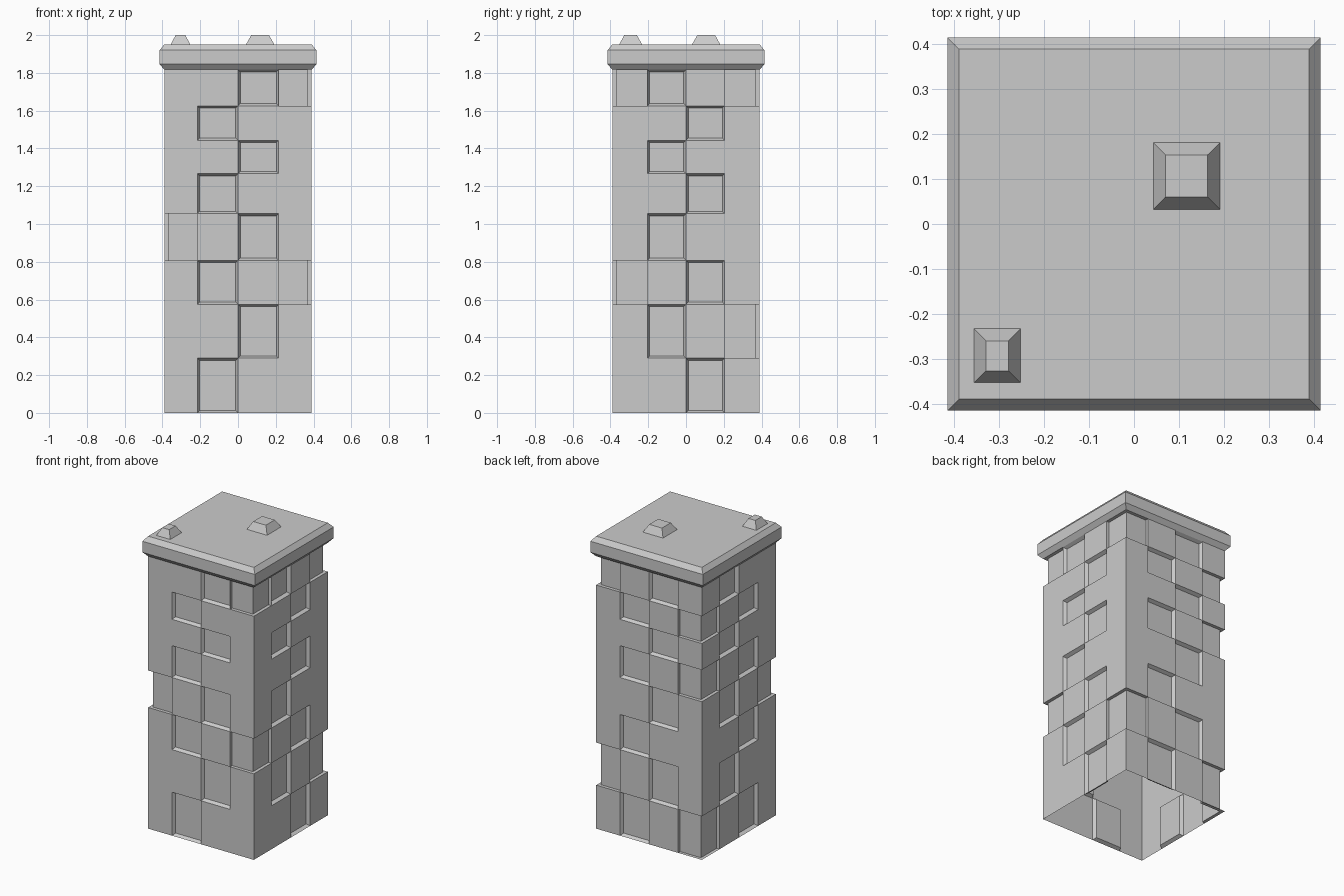
import bpy, bmesh
from mathutils import Matrix, Vector
from math import radians

if "Cube" in bpy.data.objects:
    bpy.data.objects.remove(bpy.data.objects["Cube"])

HALF = 0.39          # half width of the tower
DEPTH = 0.022        # recess depth
INSET = 0.012        # sloped window border
FLOORS = [0, 0.29, 0.574, 0.808, 1.055, 1.267, 1.443, 1.625, 1.817]
# recessed floors per corner: front right, back right, back left, front left
CORNERS = [{2, 7}, {1, 7}, {0, 4, 6}, {3}]


def finish(bm, name):
    bmesh.ops.remove_doubles(bm, verts=bm.verts, dist=1e-5)
    mesh = bpy.data.meshes.new(name)
    bm.to_mesh(mesh)
    bm.free()
    ob = bpy.data.objects.new(name, mesh)
    bpy.context.collection.objects.link(ob)
    return ob


def quad(bm, pts):
    bm.faces.new([bm.verts.new(p) for p in pts])


def cell(bm, side, u0, u1, z0, z1, recess=None):
    """One wall panel; recess = (left, right, vertical border, skipped sides)."""
    rot = Matrix.Rotation(radians(90 * side), 3, 'Z')

    def loop(a, b, c, d, depth):
        return [rot @ Vector((u, depth - HALF, z))
                for u, z in ((a, c), (b, c), (b, d), (a, d))]

    outer = loop(u0, u1, z0, z1, 0)
    if recess is None:
        quad(bm, outer)
        return
    left, right, v, skip = recess
    inner = loop(u0 + left, u1 - right, z0 + v, z1 - v, DEPTH)
    quad(bm, inner)
    for i in range(4):
        if i not in skip:
            j = (i + 1) % 4
            quad(bm, (outer[i], outer[j], inner[j], inner[i]))


# Walls: four columns per side, alternating windows, some set-back corners
bm = bmesh.new()
for side in range(4):
    c = 0.215 if side % 2 == 0 else 0.204
    cols = [-HALF, -c, 0, c, HALF]
    for f, (z0, z1) in enumerate(zip(FLOORS, FLOORS[1:])):
        window = 1 + (f + side) % 2
        for i in range(4):
            recess = None
            if i == window:
                recess = (INSET, INSET, INSET, ())
            elif i == 3 and f in CORNERS[side]:
                recess = (0, DEPTH, 0, (1,))
            elif i == 0 and f in CORNERS[side - 1]:
                recess = (DEPTH, 0, 0, (3,))
            cell(bm, side, cols[i], cols[i + 1], z0, z1, recess)
finish(bm, "tower_walls")


def stack(name, sections):
    """Skin of rectangles (x0, x1, y0, y1, z), open below and capped on top."""
    bm = bmesh.new()
    rings = [[bm.verts.new(p) for p in ((a, c, z), (b, c, z), (b, d, z), (a, d, z))]
             for a, b, c, d, z in sections]
    for lo, hi in zip(rings, rings[1:]):
        for i in range(4):
            j = (i + 1) % 4
            bm.faces.new((lo[i], lo[j], hi[j], hi[i]))
    bm.faces.new(rings[-1])
    return finish(bm, name)


# Overhanging roof with chamfered edges
stack("roof_slab", [(-h, h, -h, h, z) for h, z in
                    ((0.39, 1.817), (0.415, 1.846), (0.415, 1.92), (0.39, 1.951))])

# Rooftop housings
stack("large_roof_vent", [(0.043, 0.192, 0.032, 0.181, 1.951),
                          (0.07, 0.164, 0.06, 0.154, 2.0)])
stack("small_roof_vent", [(-0.356, -0.253, -0.353, -0.233, 1.951),
                          (-0.33, -0.279, -0.327, -0.26, 2.0)])
